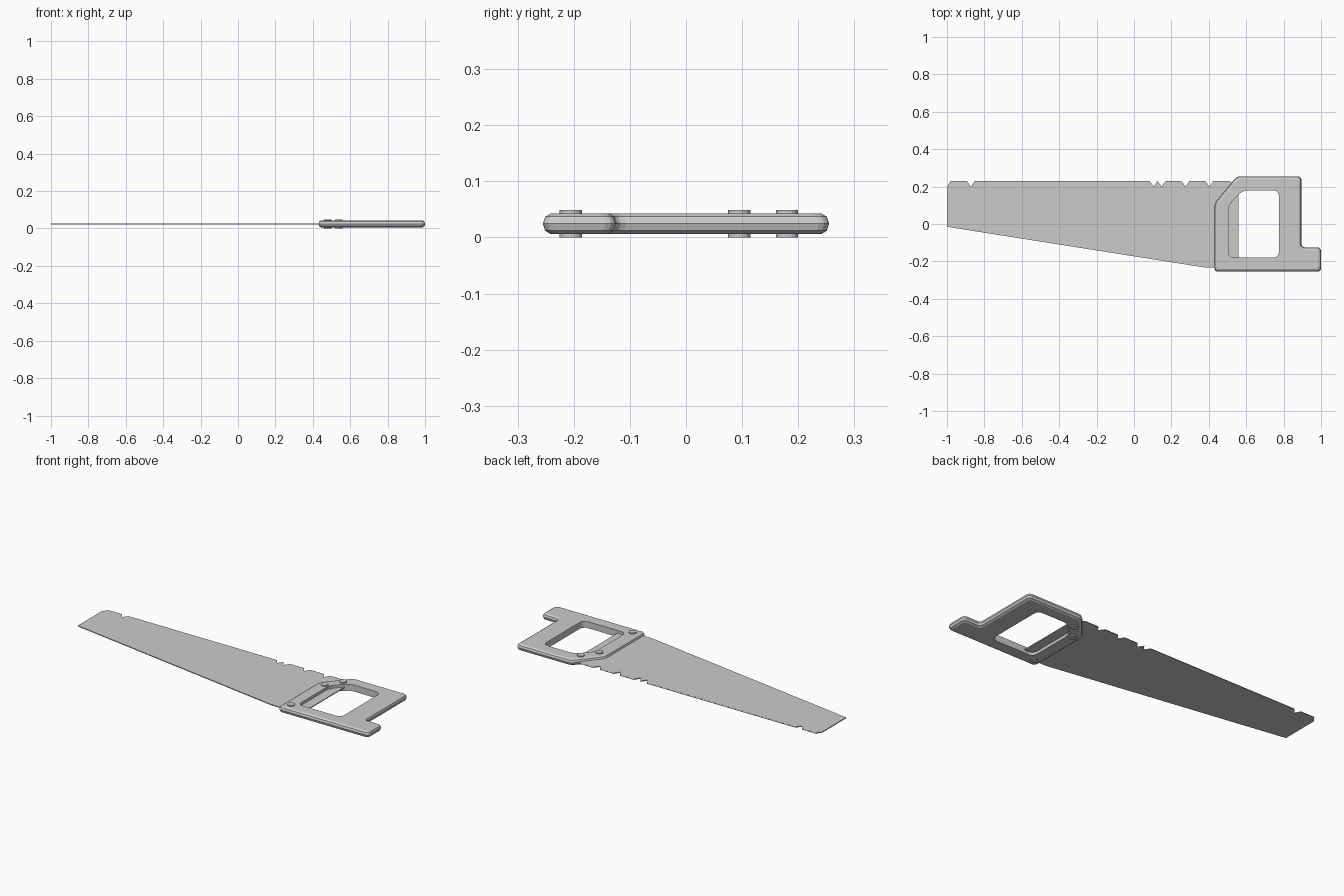
import bpy, bmesh
from mathutils import Vector

if "Cube" in bpy.data.objects:
    bpy.data.objects.remove(bpy.data.objects["Cube"])

ZC = 0.0245  # mid-plane of the saw


def inset(pts, d):
    """Move every edge of a counter-clockwise outline inwards by d."""
    out = []
    for i, p in enumerate(pts):
        a, b, c = Vector(pts[i - 1]), Vector(p), Vector(pts[(i + 1) % len(pts)])
        u, v = (b - a).normalized(), (c - b).normalized()
        n1, n2 = Vector((-u.y, u.x)), Vector((-v.y, v.x))
        out.append(b + (n1 + n2) * d / (1 + n1.dot(n2)))
    return out


def rounded(pts, r, seg=3):
    """Soften every corner with a short quadratic arc."""
    out = []
    for i, p in enumerate(pts):
        a, b, c = Vector(pts[i - 1]), Vector(p), Vector(pts[(i + 1) % len(pts)])
        s, e = b + (a - b).normalized() * r, b + (c - b).normalized() * r
        for k in range(seg + 1):
            t = k / seg
            out.append(s * (1 - t) ** 2 + b * (2 * t * (1 - t) * 0.8 + 0)
                       + (s + e) * 0.5 * (2 * t * (1 - t) * 0.2) + e * t * t)
    return out


def finish(bm, name):
    bmesh.ops.recalc_face_normals(bm, faces=bm.faces)
    me = bpy.data.meshes.new(name)
    bm.to_mesh(me)
    bm.free()
    ob = bpy.data.objects.new(name, me)
    bpy.context.collection.objects.link(ob)
    return ob


def stack(bm, rings):
    """Bridge (outline, z) rings with quads; return the vertex rings."""
    vs = [[bm.verts.new((p[0], p[1], z)) for p in pts] for pts, z in rings]
    n = len(vs[0])
    for a, b in zip(vs, vs[1:]):
        for i in range(n):
            j = (i + 1) % n
            bm.faces.new((a[i], a[j], b[j], b[i]))
    return vs


# Handle: rounded-edge outline with a straight-walled grip opening
outer = [(0.43, -0.255), (1.0, -0.255), (1.0, -0.125), (0.895, -0.125),
         (0.895, 0.255), (0.55, 0.255), (0.43, 0.11)]
hole = [(0.505, -0.18), (0.775, -0.18), (0.775, 0.18), (0.58, 0.18), (0.505, 0.10)]
bm = bmesh.new()
profile = [(0.014, -0.0185), (0.004, -0.0125), (0.0, 0.0), (0.004, 0.0125), (0.014, 0.0185)]
shell = stack(bm, [(rounded(inset(outer, d), 0.018), ZC + h) for d, h in profile])
wall = stack(bm, [(rounded(hole, 0.028), ZC + h) for h in (-0.0185, 0.0185)])
for k in (0, -1):
    edges = []
    for ring in (shell[k], wall[k]):
        edges += [bm.edges.get((ring[i - 1], ring[i])) for i in range(len(ring))]
    bmesh.ops.triangle_fill(bm, use_beauty=True, use_dissolve=False, edges=edges)
finish(bm, "handle")

# Blade: tapered sheet with a toothed upper edge
teeth, x0, x1 = 36, -1.0, 0.53
step = (x1 - x0) / teeth
outline = [(-1.0, -0.015), (0.35, -0.228), (0.38, -0.232), (0.56, -0.232), (0.56, 0.20)]
for i in range(teeth, 0, -1):
    outline += [(x0 + i * step, 0.20), (x0 + (i - 0.5) * step, 0.23)]
outline.append((x0, 0.20))
bm = bmesh.new()
rings = stack(bm, [(outline, ZC - 0.0025), (outline, ZC + 0.0025)])
for ring in rings:
    f = bm.faces.new(ring)
    bmesh.ops.triangulate(bm, faces=[f])
finish(bm, "blade")

# Rivets: pins passing right through the handle
for i, (x, y) in enumerate([(0.48, -0.205), (0.48, 0.095), (0.538, 0.18)]):
    bpy.ops.mesh.primitive_cylinder_add(vertices=16, radius=0.02, depth=0.049,
                                        location=(x, y, ZC))
    bpy.context.object.name = f"rivet_{i + 1}"
